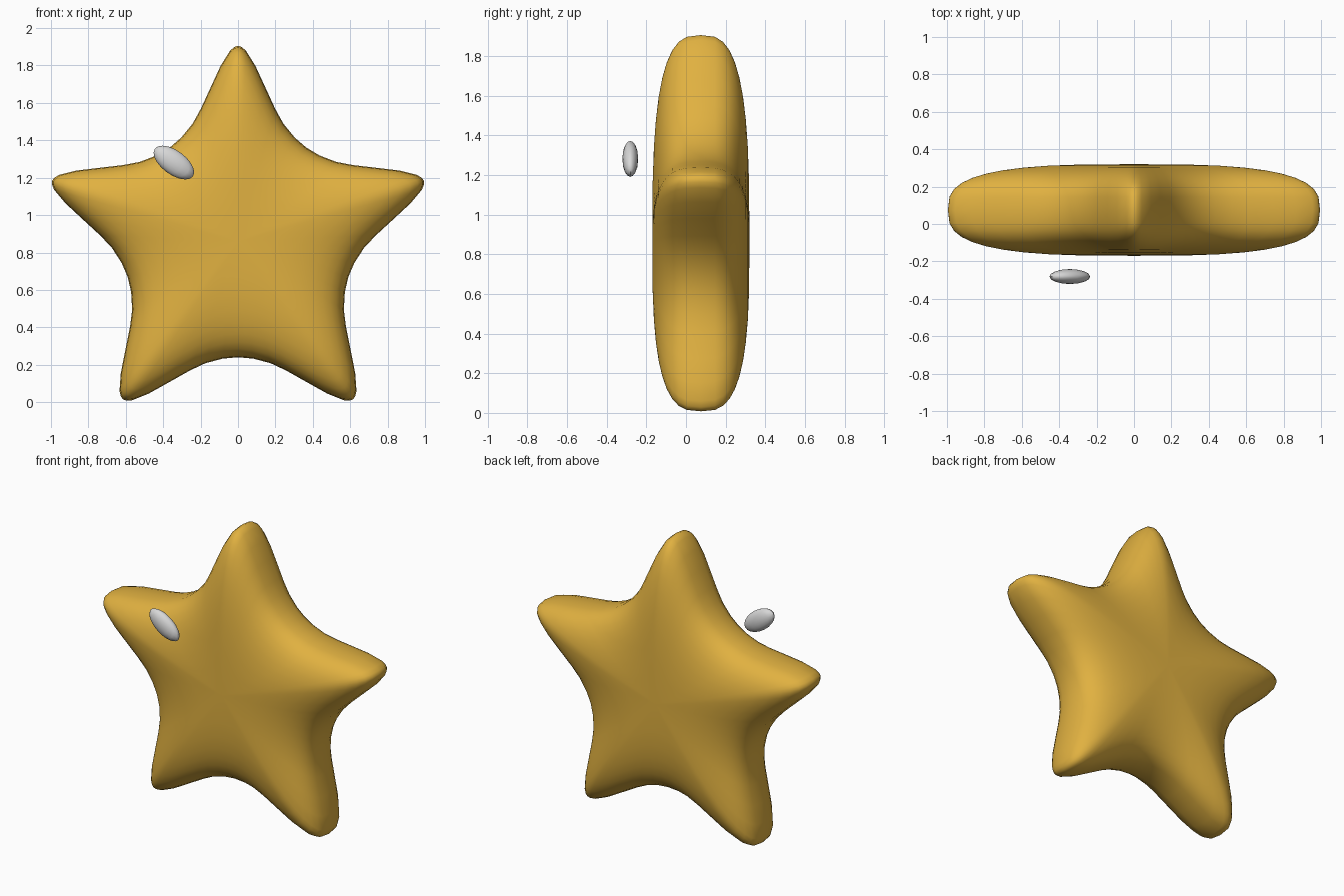
import bpy, bmesh, math
from mathutils import Matrix

if "Cube" in bpy.data.objects:
    bpy.data.objects.remove(bpy.data.objects["Cube"])

def material(name, rgb):
    m = bpy.data.materials.new(name)
    m.diffuse_color = (*rgb, 1)
    m.use_nodes = True
    m.node_tree.nodes["Principled BSDF"].inputs["Base Color"].default_value = m.diffuse_color
    return m

gold = material("gold", (0.75, 0.44, 0.052))
silver = material("silver", (0.68, 0.68, 0.68))

def finish(bm, name, mat, angle):
    bmesh.ops.recalc_face_normals(bm, faces=bm.faces)
    me = bpy.data.meshes.new(name)
    bm.to_mesh(me)
    bm.free()
    me.materials.append(mat)
    ob = bpy.data.objects.new(name, me)
    bpy.context.collection.objects.link(ob)
    bpy.ops.object.select_all(action='DESELECT')
    ob.select_set(True)
    bpy.context.view_layer.objects.active = ob
    bpy.ops.object.shade_smooth_by_angle(angle=math.radians(angle))
    return ob

# Half an arm: distance along the arm, sideways distance (tip to valley)
half = [(1.045, 0), (1.04, 0.018), (1.02, 0.042), (0.94, 0.092), (0.83, 0.143),
        (0.71, 0.198), (0.63, 0.242), (0.555, 0.303), (0.502, 0.364)]
arm = [(u, -v) for u, v in half[:0:-1]] + half[:-1]
outline = []
for k in range(5):
    a = math.radians(72 * k)
    for u, v in arm:
        outline.append((v * math.cos(a) + u * math.sin(a),
                        u * math.cos(a) - v * math.sin(a)))

# Puffy star: scaled outlines stacked along a rounded thickness profile
CY, CZ, THICK, STEPS = 0.075, 0.86, 0.245, 20
bm = bmesh.new()
rings = []
for i in range(1, STEPS):
    p = math.pi * i / STEPS
    s = math.sin(p) ** (2 / 3)
    c = math.cos(p)
    t = math.copysign(abs(c) ** (2 / 3), c) if abs(c) > 1e-6 else 0
    rings.append([bm.verts.new((x * s, CY - THICK * t, CZ + z * s)) for x, z in outline])
n = len(outline)
for r0, r1 in zip(rings, rings[1:]):
    for j in range(n):
        k = (j + 1) % n
        bm.faces.new((r0[j], r0[k], r1[k], r1[j]))
for ring, y in ((rings[0], CY - THICK), (rings[-1], CY + THICK)):
    pole = bm.verts.new((0, y, CZ))
    for j in range(n):
        bm.faces.new((ring[j], ring[(j + 1) % n], pole))
finish(bm, "star_body", gold, 50)

# Small floating silver highlight, a tilted flattened ellipsoid
bm = bmesh.new()
bmesh.ops.create_uvsphere(bm, u_segments=16, v_segments=10, radius=1)
tilt = (Matrix.Translation((-0.343, -0.281, 1.281))
        @ Matrix.Rotation(math.radians(36), 4, 'Y')
        @ Matrix.Diagonal((0.126, 0.04, 0.064, 1)))
bmesh.ops.transform(bm, matrix=tilt, verts=bm.verts)
finish(bm, "highlight", silver, 60)
